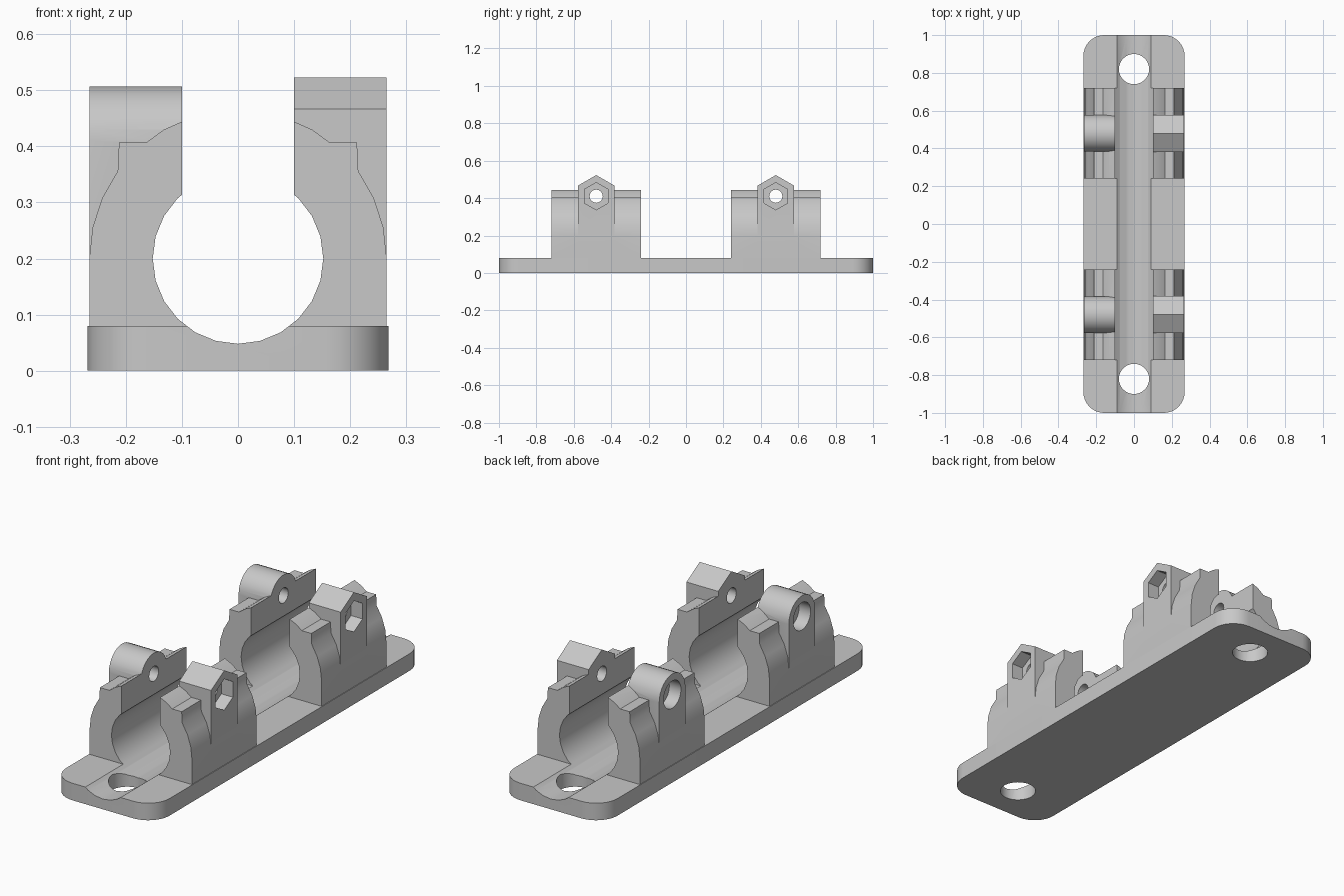
import bpy, bmesh
from math import sin, cos, radians

cube = bpy.data.objects.get("Cube")
if cube:
    bpy.data.objects.remove(cube, do_unlink=True)

grey = bpy.data.materials.new("light_grey")
grey.use_nodes = True
grey.diffuse_color = (0.58, 0.58, 0.58, 1)
grey.node_tree.nodes["Principled BSDF"].inputs["Base Color"].default_value = (0.58, 0.58, 0.58, 1)

BORE_Z, BOLT_Z = 0.2, 0.41
OUTER, SLOT = 0.265, 0.1
BASE_TOP = 0.08


def arc(cu, cv, r, start, end, steps):
    """Points along an arc, both ends included, angles in degrees."""
    angles = [radians(start + (end - start) * i / steps) for i in range(steps + 1)]
    return [(cu + r * cos(a), cv + r * sin(a)) for a in angles]


def ring(cu, cv, r, n, start=0):
    return arc(cu, cv, r, start, start + 360, n)[:-1]


def prism(name, points, axis, lo, hi):
    """Extrude a 2D outline along an axis."""
    place = {"x": lambda u, v, t: (t, u, v),
             "y": lambda u, v, t: (u, t, v),
             "z": lambda u, v, t: (u, v, t)}[axis]
    bm = bmesh.new()
    ends = [[bm.verts.new(place(u, v, t)) for u, v in points] for t in (lo, hi)]
    n = len(points)
    for end in ends:
        bm.faces.new(end)
    for i in range(n):
        j = (i + 1) % n
        bm.faces.new((ends[0][i], ends[0][j], ends[1][j], ends[1][i]))
    bmesh.ops.recalc_face_normals(bm, faces=bm.faces)
    mesh = bpy.data.meshes.new(name)
    bm.to_mesh(mesh)
    bm.free()
    mesh.materials.append(grey)
    obj = bpy.data.objects.new(name, mesh)
    bpy.context.collection.objects.link(obj)
    return obj


def activate(obj):
    bpy.ops.object.select_all(action="DESELECT")
    obj.select_set(True)
    bpy.context.view_layer.objects.active = obj


def combine(obj, tool, operation="DIFFERENCE"):
    """Apply a boolean and discard the tool object."""
    mod = obj.modifiers.new("combine", "BOOLEAN")
    mod.operation, mod.object, mod.solver = operation, tool, "EXACT"
    activate(obj)
    bpy.ops.object.modifier_apply(modifier=mod.name)
    bpy.data.objects.remove(tool, do_unlink=True)


def cut_bore(obj):
    combine(obj, prism("bore_cutter", ring(0, BORE_Z, 0.152, 24), "y", -1.1, 1.1))


def finish(obj):
    activate(obj)
    bpy.ops.object.shade_smooth_by_angle(angle=radians(30))


# Base plate with rounded corners, long groove and two screw holes
hx, r = 0.268, 0.11
corners = [(hx - r, 1 - r, 0), (r - hx, 1 - r, 90), (r - hx, r - 1, 180), (hx - r, r - 1, 270)]
outline = [p for u, v, a in corners for p in arc(u, v, r, a, a + 90, 8)]
base = prism("base_plate", outline, "z", 0, BASE_TOP)
cut_bore(base)
for y in (-0.82, 0.82):
    combine(base, prism("screw_cutter", ring(0, y, 0.08, 30), "z", -0.1, 0.2))
finish(base)

# Jaw cross-section: curved outer wall, stepped notch, flat slot face
jaw_outline = ([(0.09, BASE_TOP), (OUTER, BASE_TOP)]
               + arc(0, BORE_Z, OUTER, 0, 36, 3)
               + [(0.212, 0.407), (0.163, 0.407), (0.1325, 0.4295),
                  (SLOT, 0.444), (SLOT, BORE_Z), (0.09, BORE_Z)])


def jaw(name, side, y, boss_top, recess):
    """One clamp jaw with its bolt boss, recess and bolt hole."""
    obj = prism(name, [(side * u, v) for u, v in jaw_outline], "y", y - 0.24, y + 0.24)
    w = boss_top[0][0] - y
    boss = [(y - w, 0.15), (y + w, 0.15)] + boss_top
    combine(obj, prism("boss", boss, "x", side * SLOT, side * OUTER), "UNION")
    cut_bore(obj)
    combine(obj, prism("recess_cutter", recess, "x", side * 0.205, side * 0.3))
    combine(obj, prism("bolt_cutter", ring(y, BOLT_Z, 0.035, 24), "x", side * 0.05, side * 0.3))
    finish(obj)


# Two clamps, each with a hexagonal nut boss on the left, a round bolt boss on the right
for label, y in (("front", -0.48), ("back", 0.48)):
    jaw(label + "_left_nut_jaw", 1, y,
        arc(y, BOLT_Z, 0.113, 30, 150, 2), ring(y, BOLT_Z, 0.073, 6, 30))
    jaw(label + "_right_bolt_jaw", -1, y,
        arc(y, BOLT_Z, 0.097, 0, 180, 15), ring(y, BOLT_Z, 0.064, 30))
